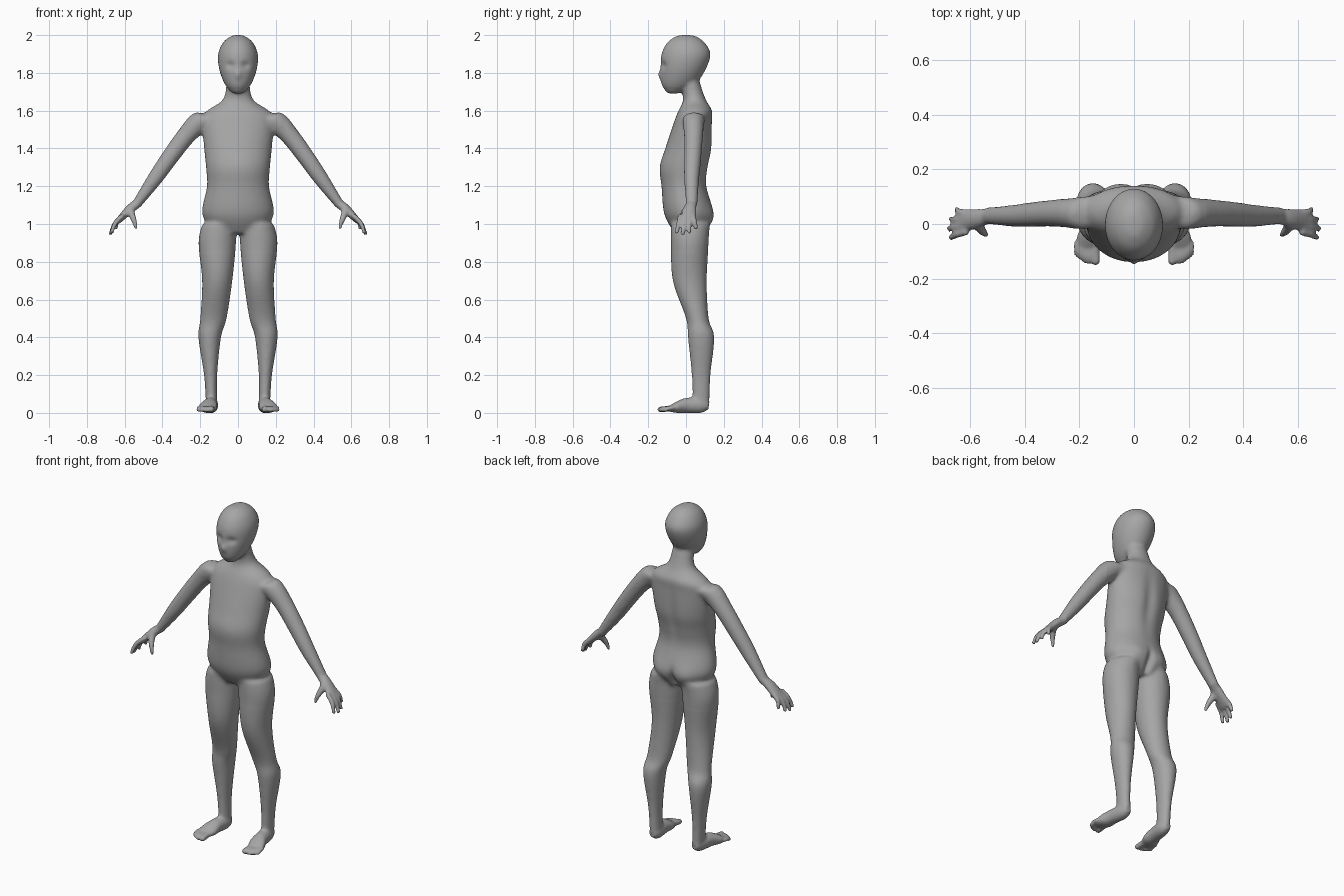
import bpy
import bmesh
from math import sin, cos, pi, exp
from mathutils import Vector, Matrix

cube = bpy.data.objects.get("Cube")
if cube:
    bpy.data.objects.remove(cube)

X, Y, Z = Vector((1, 0, 0)), Vector((0, 1, 0)), Vector((0, 0, 1))
ACROSS_ARM = Vector((.8, 0, .6))
SIDES = 32
BOTH, MIDDLE = (1, -1), (1,)
bm = bmesh.new()


def spline(rows, steps):
    """Catmull-Rom interpolation through rows of numbers."""
    rows = [Vector(row) for row in rows]
    last = len(rows) - 1
    result = []
    for i in range(last):
        before, start, end, after = (rows[min(max(i + k, 0), last)] for k in (-1, 0, 1, 2))
        leave, arrive = (end - before) / 2, (after - start) / 2
        for k in range(steps):
            t = k / steps
            ease = t * t * (3 - 2 * t)
            result.append(start * (1 - ease) + end * ease
                          + leave * t * (1 - t) ** 2 - arrive * t * t * (1 - t))
    return result + [rows[last]]


def loft(rings, u, v, mirrors):
    """Skin ellipses given as (x, y, z, radius along u, radius along v)."""
    for mirror in mirrors:
        loops = []
        for x, y, z, a, b in spline(rings, 6):
            loop = []
            for i in range(SIDES):
                angle = 2 * pi * i / SIDES
                point = Vector((x, y, z)) + u * a * cos(angle) + v * b * sin(angle)
                point.x *= mirror
                loop.append(bm.verts.new(point))
            loops.append(loop)
        faces = [bm.faces.new(loops[0]), bm.faces.new(loops[-1])]
        for low, high in zip(loops, loops[1:]):
            for i in range(SIDES):
                j = (i + 1) % SIDES
                faces.append(bm.faces.new((low[i], low[j], high[j], high[i])))
        bmesh.ops.recalc_face_normals(bm, faces=faces)


def digit(path):
    """Rounded finger or toe on both sides, from (x, y, z, radius) points."""
    for x, y, z, radius in spline(path, 8):
        for mirror in BOTH:
            bmesh.ops.create_icosphere(bm, subdivisions=2, radius=radius,
                                       matrix=Matrix.Translation((x * mirror, y, z)))


# Torso and neck, from the hips up
loft([
    (0, .02, .95, .12, .08),
    (0, .015, 1.05, .19, .13),
    (0, -.01, 1.2, .165, .12),
    (0, -.01, 1.3, .17, .13),
    (0, .015, 1.4, .18, .125),
    (0, .04, 1.55, .19, .1),
    (0, .05, 1.6, .165, .09),
    (0, .045, 1.66, .08, .06),
    (0, .02, 1.76, .06, .05),
], X, Y, MIDDLE)

# Head, from the chin up
loft([
    (0, -.07, 1.69, .03, .03),
    (0, -.04, 1.74, .07, .09),
    (0, -.015, 1.82, .1, .12),
    (0, 0, 1.9, .105, .13),
    (0, 0, 1.96, .08, .1),
    (0, 0, 1.99, .045, .06),
    (0, 0, 2, .02, .03),
], X, Y, MIDDLE)

# Legs, from the hip down
loft([
    (.1, .02, 1, .09, .1),
    (.11, .02, .9, .1, .1),
    (.11, .02, .7, .08, .09),
    (.13, .06, .5, .07, .06),
    (.15, .08, .4, .06, .07),
    (.145, .08, .2, .035, .05),
    (.14, .08, .05, .03, .045),
], X, Y, BOTH)

# Feet, from heel to ball
loft([
    (.14, .12, .04, .02, .02),
    (.14, .08, .04, .035, .04),
    (.15, 0, .04, .04, .04),
    (.16, -.05, .03, .05, .03),
    (.17, -.1, .02, .04, .01),
], X, Z, BOTH)

# Big toes, then the small ones, each shorter than the last
digit([(.14, -.07, .025, .017), (.14, -.135, .018, .017)])
for i in range(1, 5):
    x = .15 + .015 * i
    tip = -.14 + .002 * i * i
    digit([(x, -.07, .025, .011), (x, tip + .02, .025, .011), (x, tip, .015, .011)])

# Arms, from shoulder to wrist
loft([
    (.13, .05, 1.55, .06, .05),
    (.19, .04, 1.55, .06, .06),
    (.28, .04, 1.46, .05, .05),
    (.37, .035, 1.34, .045, .045),
    (.44, .03, 1.24, .04, .04),
    (.54, .03, 1.1, .03, .025),
], Y, ACROSS_ARM, BOTH)

# Palms
loft([
    (.53, .03, 1.11, .03, .025),
    (.57, .02, 1.08, .035, .025),
    (.64, .01, 1.01, .045, .015),
], Y, ACROSS_ARM, BOTH)

# Fingers, fanned out around the long second one
for i in range(4):
    shorter = .007 * (i - 1) ** 2
    knuckle = Vector((.615, -.03 + .023 * i, 1.04))
    tip = Vector((.675 - shorter, -.05 + .034 * i, .95 + shorter))
    bend = (knuckle + tip) / 2 + ACROSS_ARM * .01
    digit([(*knuckle, .014), (*bend, .013), (*tip, .011)])

# Thumbs
digit([(.57, 0, 1.07, .022), (.55, -.03, 1.02, .016), (.54, -.04, .98, .011)])

# Fuse the parts into one skin
parts = bpy.data.meshes.new("parts")
bm.to_mesh(parts)
bm.free()
body = bpy.data.objects.new("body", parts)
bpy.context.scene.collection.objects.link(body)
fuse = body.modifiers.new("fuse", 'REMESH')
fuse.mode = 'VOXEL'
fuse.voxel_size = .0075
skin = bpy.data.meshes.new_from_object(
    body.evaluated_get(bpy.context.evaluated_depsgraph_get()))
body.modifiers.clear()
body.data = skin
bpy.data.meshes.remove(parts)
skin.name = "body"

bm = bmesh.new()
bm.from_mesh(skin)


def soften(verts, times):
    for _ in range(times):
        bmesh.ops.smooth_vert(bm, verts=verts, factor=.5, use_axis_x=True,
                              use_axis_y=True, use_axis_z=True)


# Soften the joins, keeping fingers and toes crisp
soften(bm.verts[:], 2)
soften([v for v in bm.verts if abs(v.co.x) < .56 and v.co.z > .06], 5)
soften([v for v in bm.verts if abs(v.co.x) < .26 and .85 < v.co.z < 1.72], 8)

# Sculpted forms: push along y, centre, size of the falloff
forms = {
    "nose": (-.012, (0, -.14, 1.79), (.02, .04, .025)),
    "eye_sockets": (.012, (.04, -.12, 1.84), (.025, .05, .02)),
    "spine": (-.012, (0, .13, 1.38), (.035, .06, .15)),
    "buttocks": (.012, (.085, .13, 1.03), (.06, .05, .06)),
    "cleft": (-.025, (0, .12, 1), (.02, .06, .06)),
}
for v in bm.verts:
    point = (abs(v.co.x), v.co.y, v.co.z)
    v.co.y += sum(
        push * exp(-sum(((p - c) / s) ** 2 for p, c, s in zip(point, center, size)))
        for push, center, size in forms.values())

bmesh.ops.recalc_face_normals(bm, faces=bm.faces[:])
for face in bm.faces:
    face.smooth = True
bm.to_mesh(skin)
bm.free()

# Plain grey material
grey = bpy.data.materials.new("plain grey")
grey.use_nodes = True
color = (.38, .38, .38, 1)
grey.diffuse_color = color
grey.node_tree.nodes["Principled BSDF"].inputs["Base Color"].default_value = color
skin.materials.clear()
skin.materials.append(grey)
